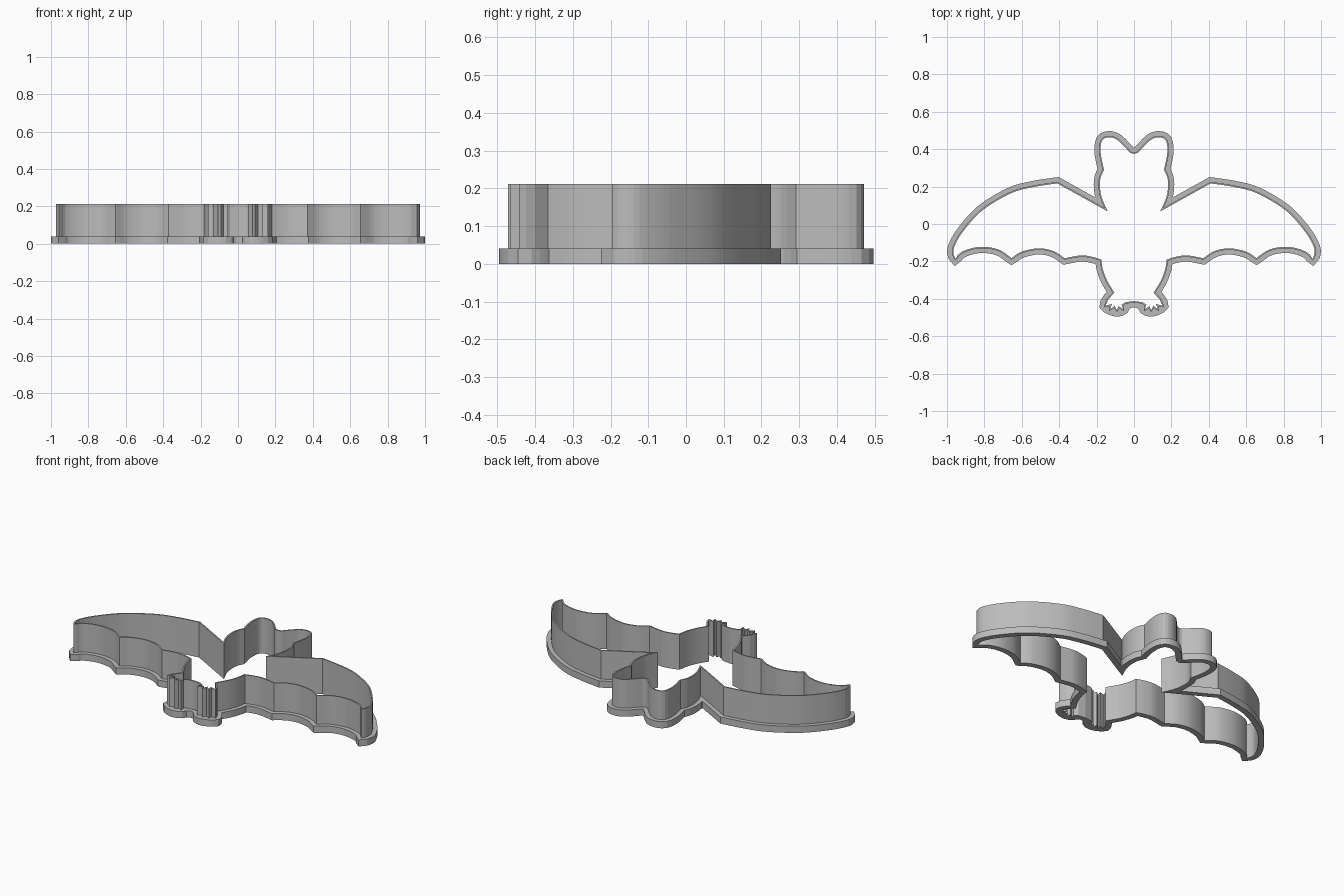
import bpy
import bmesh
from mathutils import Vector
from mathutils.geometry import intersect_point_line

WALL, RIM = 0.008, 0.033          # outward widths of blade and flange
RIM_TOP, WALL_TOP = 0.04, 0.212
STEP = 0.014

cube = bpy.data.objects.get("Cube")
if cube:
    bpy.data.objects.remove(cube, do_unlink=True)

grey = bpy.data.materials.new("plain_grey")
grey.use_nodes = True
colour = (0.5, 0.5, 0.5, 1)
grey.diffuse_color = colour
grey.node_tree.nodes["Principled BSDF"].inputs["Base Color"].default_value = colour

# Half silhouette as smooth strokes that meet at sharp corners
ear = [(0, .375), (.02, .38), (.05, .412), (.09, .45), (.125, .463), (.16, .457),
       (.176, .43), (.177, .37), (.16, .29)]
cheek = [(.16, .29), (.178, .25), (.182, .2), (.172, .14), (.14, .067)]
shoulder = [(.14, .067), (.41, .217)]
wing_top = [(.41, .217), (.54, .197), (.66, .163), (.81, .073), (.91, -.035),
            (.956, -.11), (.966, -.15), (.955, -.187)]
scallops = [
    [(.955, -.187), (.93, -.155), (.87, -.13), (.8, -.122), (.72, -.138), (.655, -.182)],
    [(.655, -.182), (.6, -.148), (.51, -.13), (.43, -.145), (.37, -.183)],
    [(.37, -.183), (.285, -.168), (.225, -.175), (.175, -.19)],
]
leg = [(.175, -.19), (.167, -.24), (.145, -.3), (.105, -.367)]
body = [ear, cheek, shoulder, wing_top, *scallops, leg]

# Detailed toes for the blade, plain foot for the flange edge
toes = [(.105, -.367), (.138, -.405), (.153, -.437), (.118, -.428), (.128, -.458),
        (.103, -.436), (.092, -.462), (.082, -.438), (.058, -.458), (.066, -.432),
        (.045, -.418), (0, -.412)]
toe_strokes = [toes[i:i + 2] for i in range(len(toes) - 1)]
plain_foot = [[(.105, -.367), (.138, -.405), (.15, -.435), (.125, -.453), (.09, -.462),
               (.06, -.452), (.045, -.42), (0, -.412)]]


def smooth(stroke):
    """Sample a rounded path through the points, leaving out the last one."""
    pts = [Vector(p) for p in stroke]
    pts = [pts[0], *pts, pts[-1]]
    out = []
    for a, b, c, d in zip(pts, pts[1:], pts[2:], pts[3:]):
        n = max(1, round((c - b).length / STEP))
        for k in range(n):
            t = k / n
            out.append(b + 0.5 * t * ((c - a) + t * (2 * a - 5 * b + 4 * c - d
                                                     + t * (3 * b - a - 3 * c + d))))
    return out


def outline(strokes):
    half = [p for s in strokes for p in smooth(s)] + [Vector(strokes[-1][-1])]
    return half + [Vector((-p.x, p.y)) for p in reversed(half[1:-1])]


def near(p, a, b):
    q, t = intersect_point_line(p, a, b)
    q = a if t < 0 else b if t > 1 else q
    return (p - Vector((q[0], q[1]))).length


def offset(loop, dist):
    """Move a loop outward, dropping points that fold back over it."""
    edges = list(zip(loop, loop[1:] + loop[:1]))
    out = []
    for i, p in enumerate(loop):
        d1 = (p - loop[i - 1]).normalized()
        d2 = (loop[(i + 1) % len(loop)] - p).normalized()
        n1, n2 = Vector((-d1.y, d1.x)), Vector((-d2.y, d2.x))
        mid = (n1 + n2).normalized()
        mitre = 1 / max(mid.dot(n1), 0.2)
        if n1.dot(d2) < 0:
            mitre = min(mitre, 1.15)
        q = p + mid * dist * mitre
        if all(near(q, a, b) > dist * 0.97 for a, b in edges):
            out.append(q)
    return out


def ring(name, inner, outer, low, high):
    """Solid band between two loops."""
    curve = bpy.data.curves.new(name, "CURVE")
    curve.dimensions = "2D"
    curve.fill_mode = "BOTH"
    curve.extrude = (high - low) / 2
    for loop in (inner, outer):
        spline = curve.splines.new("POLY")
        spline.points.add(len(loop) - 1)
        for point, p in zip(spline.points, loop):
            point.co = (p.x, p.y, 0, 1)
        spline.use_cyclic_u = True
    obj = bpy.data.objects.new(name, curve)
    obj.location.z = (low + high) / 2
    bpy.context.collection.objects.link(obj)
    bpy.ops.object.select_all(action="DESELECT")
    obj.select_set(True)
    bpy.context.view_layer.objects.active = obj
    bpy.ops.object.convert(target="MESH")
    obj = bpy.context.object
    bm = bmesh.new()
    bm.from_mesh(obj.data)
    bmesh.ops.remove_doubles(bm, verts=bm.verts, dist=1e-5)
    bmesh.ops.recalc_face_normals(bm, faces=bm.faces)
    for f in bm.faces:
        f.smooth = False
    bm.to_mesh(obj.data)
    bm.free()
    obj.data.materials.clear()
    obj.data.materials.append(grey)


shape = outline(body + toe_strokes)
ring("cutting_wall", shape, offset(shape, WALL), RIM_TOP, WALL_TOP)
ring("base_flange", shape, offset(outline(body + plain_foot), RIM), 0, RIM_TOP)
